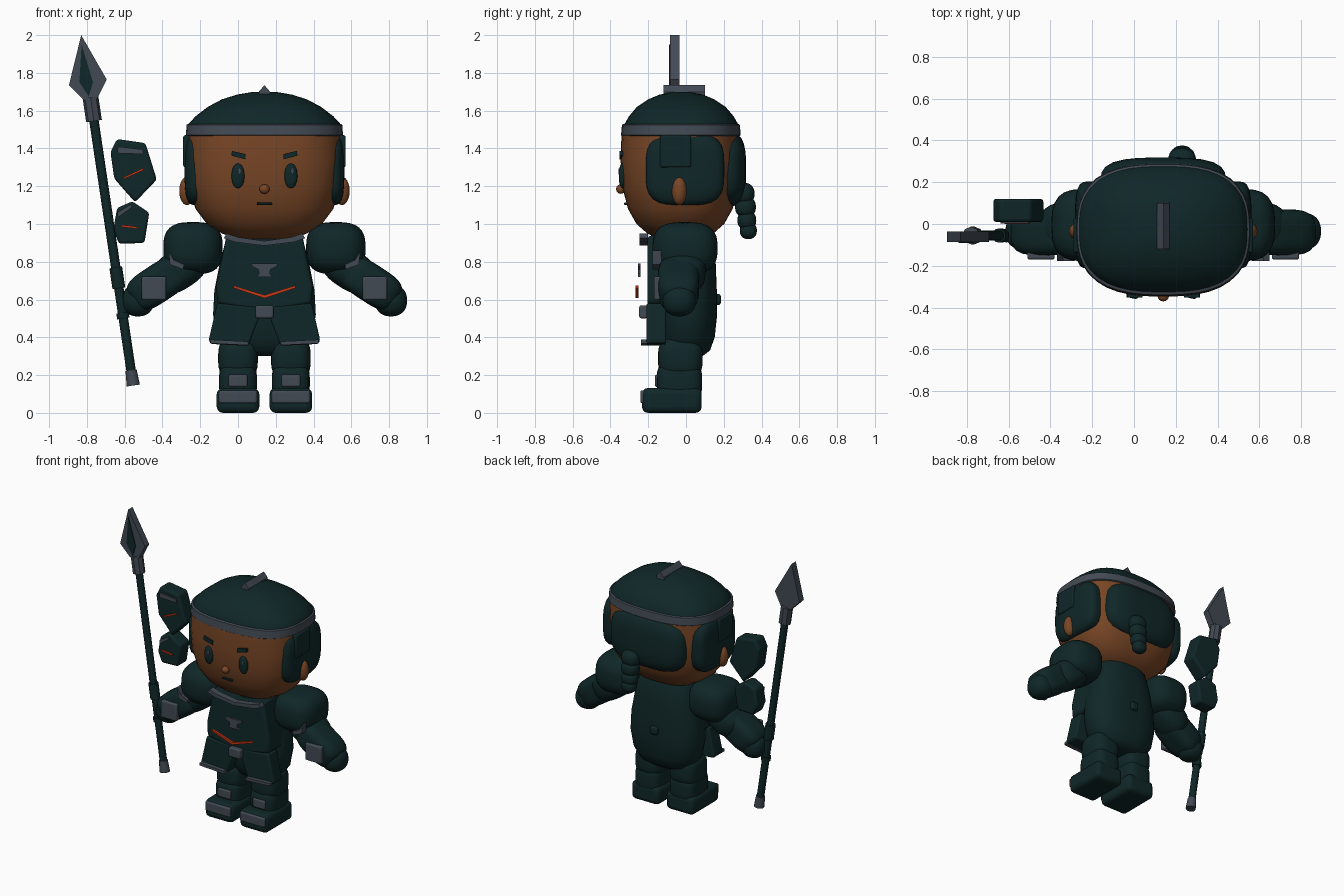
import bpy, bmesh, math
from mathutils import Vector, Matrix

old = bpy.data.objects.get("Cube")
if old:
    bpy.data.objects.remove(old, do_unlink=True)

CX = 0.14  # body centre line


def material(name, rgb):
    m = bpy.data.materials.new(name)
    m.use_nodes = True
    m.diffuse_color = (*rgb, 1)
    node = next(n for n in m.node_tree.nodes if n.type == 'BSDF_PRINCIPLED')
    node.inputs["Base Color"].default_value = (*rgb, 1)
    return m


DARK = material("dark teal", (0.005, 0.020, 0.021))
GREY = material("steel grey", (0.055, 0.068, 0.088))
SKIN = material("brown skin", (0.19, 0.062, 0.019))
RED = material("orange red", (0.6, 0.04, 0.008))


def finish(bm, name, mat, smooth=True, bevel=0):
    bmesh.ops.recalc_face_normals(bm, faces=bm.faces)
    me = bpy.data.meshes.new(name)
    bm.to_mesh(me)
    bm.free()
    me.materials.append(mat)
    ob = bpy.data.objects.new(name, me)
    bpy.context.collection.objects.link(ob)
    if bevel:
        mod = ob.modifiers.new("Bevel", 'BEVEL')
        mod.width, mod.segments, mod.limit_method = bevel, 3, 'ANGLE'
    if smooth:
        bpy.ops.object.select_all(action='DESELECT')
        ob.select_set(True)
        bpy.context.view_layer.objects.active = ob
        bpy.ops.object.shade_smooth_by_angle(angle=math.radians(40))
    return ob


def blob(name, c, r, mat, p=2, tilt=0):
    """Ellipsoid that grows boxier as p rises, turned about y."""
    bm = bmesh.new()
    bmesh.ops.create_uvsphere(bm, u_segments=32, v_segments=20, radius=1)
    turn = Matrix.Rotation(tilt, 3, 'Y')
    for v in bm.verts:
        n = sum(abs(k) ** p for k in v.co) ** (1 / p)
        v.co = turn @ Vector([k / n * s for k, s in zip(v.co, r)]) + Vector(c)
    return finish(bm, name, mat)


def loft(name, rows, cy, mat, p=2.7, n=48):
    """Stack of superellipse rings (z, half width, half depth)."""
    bm = bmesh.new()
    rings = []
    for z, hx, hy in rows:
        ring = []
        for i in range(n):
            a = math.tau * i / n
            c, s = math.cos(a), math.sin(a)
            k = (abs(c) ** p + abs(s) ** p) ** (-1 / p)
            ring.append(bm.verts.new((CX + hx * k * c, cy + hy * k * s, z)))
        rings.append(ring)
    for lo, hi in zip(rings, rings[1:]):
        for i in range(n):
            j = (i + 1) % n
            bm.faces.new((lo[i], lo[j], hi[j], hi[i]))
    bm.faces.new(rings[0])
    bm.faces.new(rings[-1])
    return finish(bm, name, mat)


def plate(name, pts, y0, y1, mat, bevel=0):
    """Outline in x and z, extruded from y0 to y1."""
    bm = bmesh.new()
    f = bm.faces.new([bm.verts.new((x, y0, z)) for x, z in pts])
    new = bmesh.ops.extrude_face_region(bm, geom=[f])["geom"]
    bmesh.ops.translate(bm, vec=(0, y1 - y0, 0),
                        verts=[v for v in new if isinstance(v, bmesh.types.BMVert)])
    return finish(bm, name, mat, bevel > 0, bevel)


def whole(half):
    """Close a half outline across the centre line."""
    return ([(CX + x, z) for x, z in half]
            + [(CX - x, z) for x, z in reversed(half) if x > 0])


def side_plate(name, pts, s, y0, y1, mat, bevel=0):
    return plate(name, [(CX + s * x, z) for x, z in pts], y0, y1, mat, bevel)


def box(name, c, size, mat, bevel=0.01):
    bm = bmesh.new()
    bmesh.ops.create_cube(bm, size=1)
    for v in bm.verts:
        v.co = Vector([k * s for k, s in zip(v.co, size)]) + Vector(c)
    return finish(bm, name, mat, True, bevel)


# Head, helmet, band and crest
loft("head", [(0.913, .08, .06), (0.925, .16, .12), (0.95, .225, .175), (1.0, .305, .232),
              (1.08, .365, .277), (1.2, .402, .308), (1.35, .412, .317), (1.5, .405, .31)],
     -0.03, SKIN)
loft("helmet", [(1.5, .405, .305), (1.53, .402, .3), (1.57, .365, .277), (1.62, .3, .235),
                (1.66, .225, .175), (1.685, .145, .115), (1.698, .07, .05), (1.7, .01, .01)],
     -0.025, DARK)
loft("helmet_band", [(1.465, .408, .31), (1.47, .416, .317),
                     (1.525, .412, .312), (1.53, .405, .305)], -0.027, GREY)
plate("helmet_crest", whole([(0, 1.735), (.03, 1.7), (.03, 1.67), (0, 1.67)]), -.12, .1, GREY)

# Face
blob("nose", (CX, -.345, 1.185), (.027, .025, .025), SKIN)
box("mouth", (CX, -.318, 1.107), (.08, .02, .013), DARK, .004)

# Back hair and braid
blob("back_hair", (CX, .2, 1.29), (.3, .118, .2), DARK, 3.2)
for i, (y, z, r) in enumerate([(.305, 1.16, .058), (.315, 1.09, .055),
                               (.322, 1.02, .05), (.33, .965, .045)]):
    blob(f"braid_knot_{i}", (CX + .09, y, z), (r * 1.15, r, r), DARK, 2.3)

# Torso and chest armour
loft("torso", [(.3, .13, .08), (.33, .2, .12), (.4, .25, .145), (.52, .272, .158),
               (.65, .265, .156), (.8, .235, .15), (.93, .2, .13), (.99, .14, .1)],
     .007, DARK, 2.4)
plate("chest_armour", whole([(0, .9), (.15, .92), (.2, .945), (.225, .82), (.255, .68),
                             (.25, .58), (.12, .55), (0, .53)]), -.205, 0, DARK, .02)
plate("collar_trim", whole([(0, .885), (.16, .905), (.215, .925), (.2, .95), (.14, .93),
                            (0, .91)]), -.245, -.2, GREY)
plate("chest_emblem", whole([(0, .72), (.045, .72), (.028, .735), (.032, .76), (.065, .775),
                             (.07, .79), (0, .79)]), -.255, -.24, GREY)
plate("chest_stripe", whole([(0, .607), (.165, .662), (.165, .675), (0, .624)]),
      -.268, -.252, RED)
box("belt_buckle", (CX, -.225, .535), (.095, .045, .068), GREY)
box("back_knob", (CX, .16, .6), (.06, .05, .06), DARK, .015)

for s, tag in ((1, "left"), (-1, "right")):
    # Face and head sides
    blob(f"{tag}_eye", (CX + s * .14, -.336, 1.255), (.034, .02, .065), DARK, 2.2)
    blob(f"{tag}_eye_glint", (CX + s * .14 + .008, -.3545, 1.278), (.008, .004, .016), GREY)
    side_plate(f"{tag}_brow", [(.1, 1.342), (.175, 1.362), (.172, 1.387), (.1, 1.37)],
               s, -.352, -.32, DARK)
    blob(f"{tag}_ear", (CX + s * .41, -.035, 1.175), (.041, .04, .075), SKIN)
    blob(f"{tag}_hair_pad", (CX + s * .355, -.005, 1.29), (.068, .208, .19), DARK, 3.6)
    box(f"{tag}_hair_tab", (CX + s * .405, -.055, 1.385), (.05, .165, .17), DARK)

    # Arms
    blob(f"{tag}_shoulder", (CX + s * .378, -.005, .872), (.157, .172, .138), DARK, 2.9)
    side_plate(f"{tag}_shoulder_trim", [(.425, .785), (.43, .76), (.5, .785), (.508, .86),
                                        (.48, .81)], s, -.178, -.13, GREY)
    blob(f"{tag}_upper_arm", (CX + s * .45, -.015, .76), (.15, .12, .105), DARK, 2.6, s * .58)
    blob(f"{tag}_forearm", (CX + s * .565, -.04, .685), (.165, .11, .1), DARK, 3.5, s * .58)
    box(f"{tag}_wrist_plate", (CX + s * .585, -.15, .66), (.13, .04, .125), GREY)
    blob(f"{tag}_hand", (CX + s * .67, -.035, .595), (.085, .088, .084), DARK, 2.3)

    # Skirt
    side_plate(f"{tag}_skirt", [(.02, .56), (.25, .58), (.295, .385), (.285, .365), (.085, .355),
                                (.03, .5)], s, -.21, -.105, DARK, .012)
    side_plate(f"{tag}_skirt_trim", [(.083, .358), (.285, .368), (.285, .388), (.088, .378)],
               s, -.238, -.205, GREY)

    # Legs
    x = CX + s * .14
    blob(f"{tag}_thigh", (x, -.03, .29), (.105, .118, .11), DARK, 3.2)
    blob(f"{tag}_shin", (x, -.035, .165), (.1, .12, .1), DARK, 4)
    box(f"{tag}_shin_plate", (x, -.15, .17), (.1, .03, .065), GREY)
    box(f"{tag}_boot", (x, -.075, .066), (.225, .316, .132), DARK, .032)
    box(f"{tag}_toe_cap", (x, -.224, .085), (.2, .035, .068), GREY)


# Spear along a leaning line
def axis(z):
    return Vector((-.555 - .1486 * (z - .15), -.055, z))


def rod(name, z0, z1, r0, r1, mat, sides=12):
    a, b = axis(z0), axis(z1)
    bm = bmesh.new()
    turn = (b - a).to_track_quat('Z', 'Y').to_matrix().to_4x4()
    bmesh.ops.create_cone(bm, cap_ends=True, segments=sides, radius1=r0, radius2=r1,
                          depth=(b - a).length, matrix=Matrix.Translation((a + b) / 2) @ turn)
    return finish(bm, name, mat)


rod("spear_shaft", .2, 1.6, .025, .025, DARK)
rod("spear_butt", .145, .225, .035, .03, GREY)
rod("spear_grip", .66, .77, .034, .034, DARK)
rod("spear_lower_ring", .5, .53, .033, .033, DARK)
rod("spear_socket", 1.545, 1.67, .042, .042, GREY, 8)
plate("spear_blade", [(-.83, 2), (-.895, 1.735), (-.815, 1.655), (-.745, 1.665), (-.695, 1.765)],
      -.085, -.035, GREY)
plate("spear_blade_inlay", [(-.828, 1.95), (-.84, 1.75), (-.79, 1.675), (-.768, 1.75)],
      -.09, -.084, DARK)

# Floating armour pieces beside the spear
plate("upper_shard", [(-.64, 1.45), (-.49, 1.428), (-.43, 1.235), (-.545, 1.115), (-.655, 1.24),
                      (-.675, 1.38)], .01, .12, DARK, .015)
plate("upper_shard_trim", [(-.635, 1.41), (-.505, 1.395), (-.5, 1.37), (-.64, 1.375)],
      .002, .012, GREY)
plate("upper_shard_stripe", [(-.605, 1.238), (-.5, 1.285), (-.505, 1.295), (-.605, 1.248)],
      0, .012, RED)
plate("lower_shard", [(-.56, 1.12), (-.47, 1.06), (-.495, .9), (-.63, .895), (-.66, .97),
                      (-.64, 1.085)], .01, .12, DARK, .015)
plate("lower_shard_trim", [(-.64, 1.06), (-.565, 1.105), (-.56, 1.09), (-.635, 1.035)],
      .002, .012, GREY)
plate("lower_shard_stripe", [(-.62, .985), (-.535, .975), (-.535, .986), (-.62, .996)],
      0, .012, RED)
